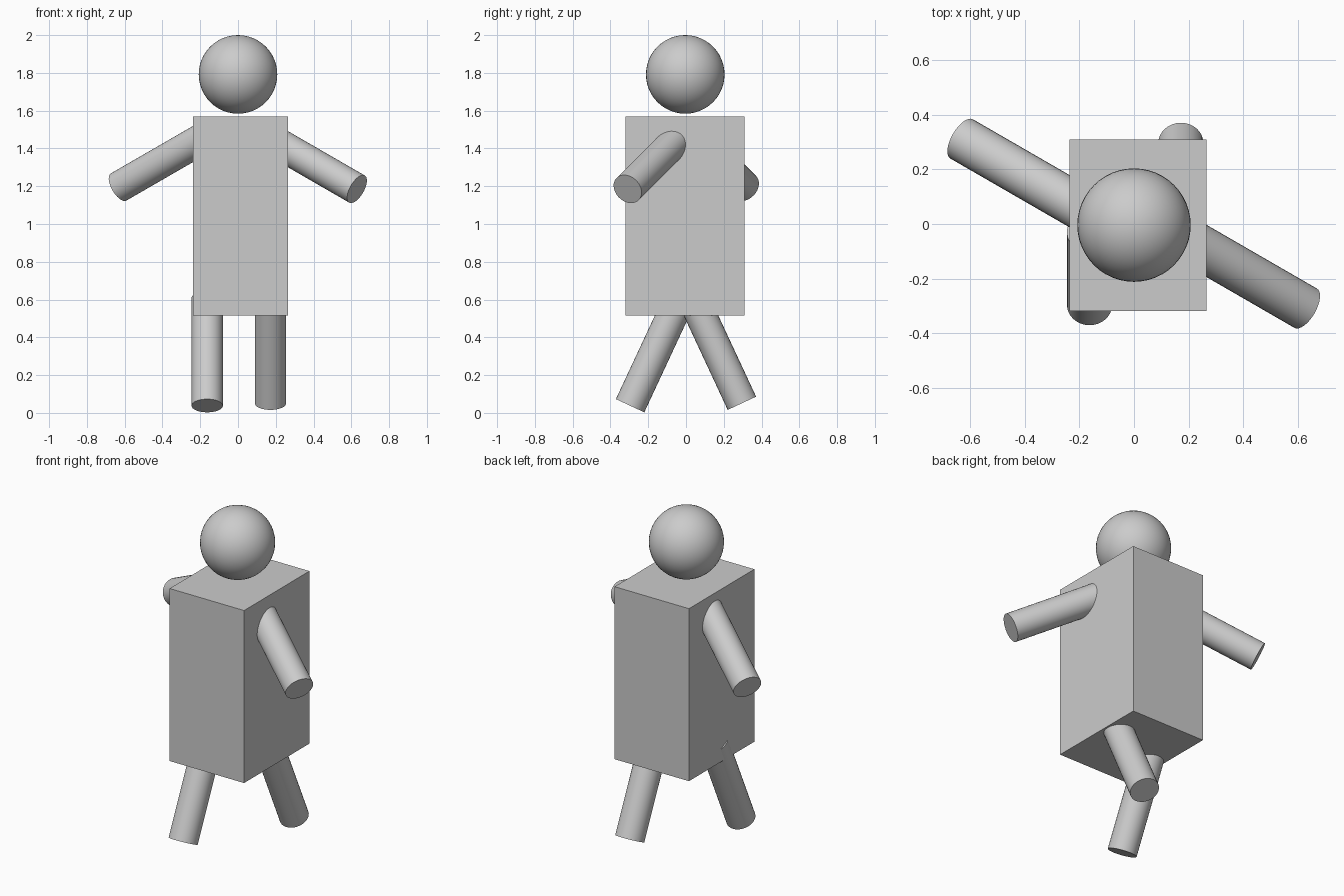
import bpy
import math
from mathutils import Vector

if "Cube" in bpy.data.objects:
    bpy.data.objects.remove(bpy.data.objects["Cube"])

grey = bpy.data.materials.new("plain grey")
grey.diffuse_color = (0.6, 0.6, 0.6, 1)
grey.use_nodes = True
grey.node_tree.nodes["Principled BSDF"].inputs["Base Color"].default_value = grey.diffuse_color


def finish(name, smooth=True):
    ob = bpy.context.object
    ob.name = name
    ob.data.materials.append(grey)
    if smooth:
        bpy.ops.object.shade_smooth_by_angle(angle=math.radians(40))
    return ob


def limb(name, tip, inward, length=0.63, radius=0.083):
    """Cylinder whose free end is centred on tip and runs along inward."""
    d = Vector(inward).normalized()
    bpy.ops.mesh.primitive_cylinder_add(
        vertices=32, radius=radius, depth=length,
        location=Vector(tip) + d * length / 2,
        rotation=d.to_track_quat('Z', 'Y').to_euler())
    finish(name)


# Box body
bpy.ops.mesh.primitive_cube_add(size=1, location=(0.014, -0.005, 1.042))
torso = finish("torso", smooth=False)
torso.scale = (0.502, 0.63, 1.052)

# Ball head floating above the body
bpy.ops.mesh.primitive_uv_sphere_add(
    segments=48, ring_count=24, radius=0.208, location=(0, -0.004, 1.792))
finish("head")

# Arms: one swings forward, the other back
k = math.tan(math.radians(30))
limb("right_arm", (0.63, -0.309, 1.185), (-1, k, k))
limb("left_arm", (-0.632, 0.312, 1.196), (1, -k, k))

# Legs in mid-stride
s, c = math.sin(math.radians(25)), math.cos(math.radians(25))
limb("left_leg", (-0.163, -0.296, 0.038), (0, s, c))
limb("right_leg", (0.172, 0.296, 0.051), (0, -s, c))
